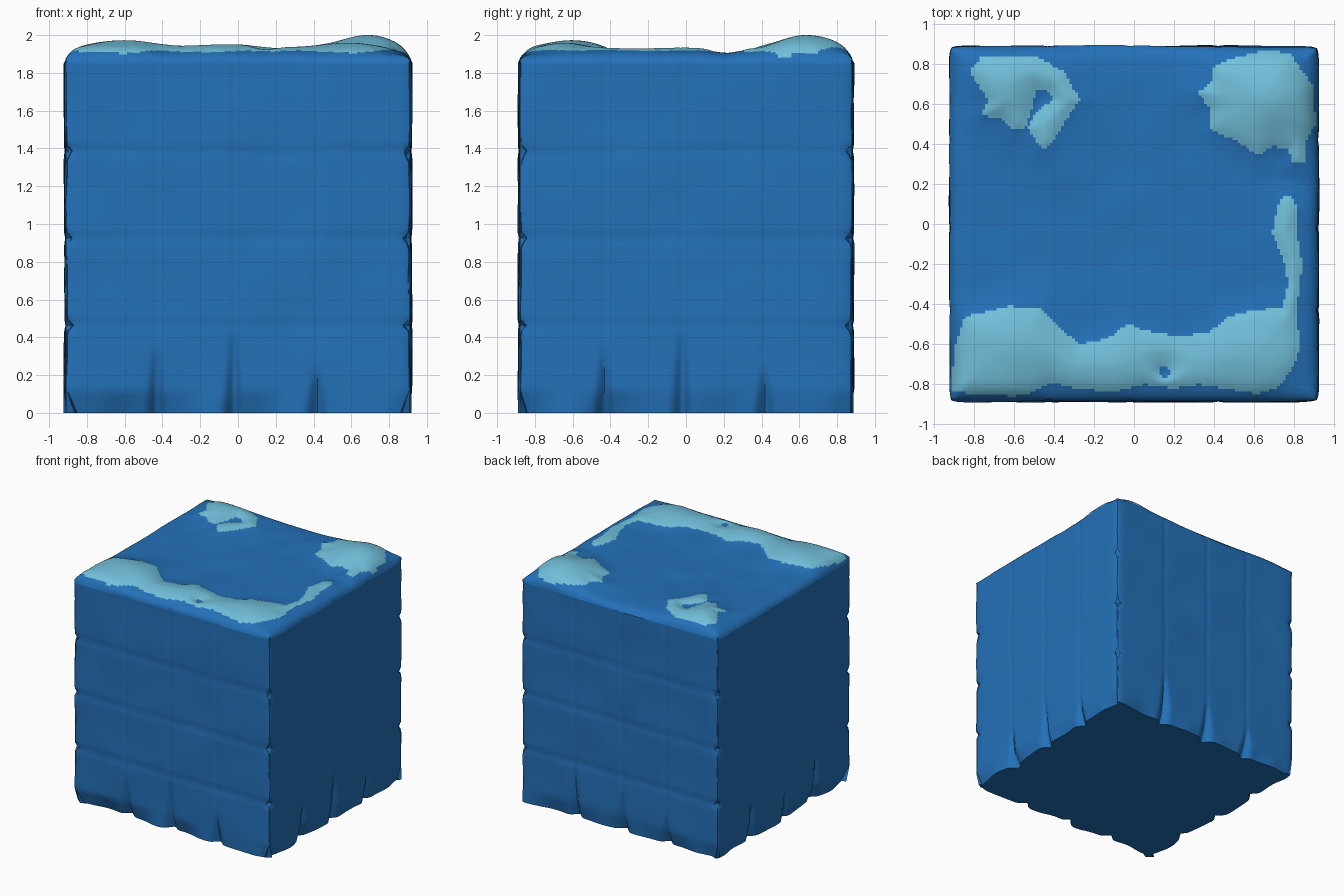
import bpy, bmesh, math
from mathutils import Vector, noise

if "Cube" in bpy.data.objects:
    bpy.data.objects.remove(bpy.data.objects["Cube"])

HX, HY, RIM = 0.925, 0.893, 1.85      # half width, half depth, wall height
NX, NY, NZ = 132, 128, 64             # grid divisions


def material(name, rgb):
    m = bpy.data.materials.new(name)
    m.diffuse_color = (*rgb, 1)
    m.use_nodes = True
    m.node_tree.nodes["Principled BSDF"].inputs["Base Color"].default_value = m.diffuse_color
    return m


blue = material("deep ice blue", (0.017, 0.165, 0.485))
frost = material("pale frost", (0.165, 0.52, 0.70))

# Outlines of the frosted patches, seen from above
front_strip = [(-.91, -.84), (-.9, -.62), (-.84, -.46), (-.7, -.43), (-.63, -.41), (-.47, -.42),
               (-.37, -.52), (-.27, -.6), (-.13, -.57), (-.03, -.5), (.05, -.53), (.22, -.56),
               (.38, -.54), (.47, -.46), (.6, -.43), (.74, -.42), (.77, -.3), (.75, -.19),
               (.69, -.04), (.73, .13), (.78, .14), (.82, .08), (.81, -.03), (.84, -.2),
               (.81, -.45), (.83, -.62), (.79, -.72), (.73, -.81), (.62, -.85), (.5, -.83),
               (.33, -.8), (.2, -.82), (.05, -.8), (-.1, -.84), (-.3, -.82), (-.42, -.79),
               (-.5, -.84), (-.6, -.86)]
back_right = [(.32, .66), (.39, .71), (.4, .79), (.5, .83), (.66, .87), (.78, .85), (.85, .75),
              (.89, .7), (.91, .5), (.86, .42), (.85, .3), (.79, .3), (.77, .37), (.69, .39),
              (.62, .34), (.5, .42), (.38, .47), (.38, .57)]
back_left = [(-.76, .84), (-.5, .84), (-.42, .8), (-.35, .76), (-.27, .62), (-.34, .52),
             (-.41, .4), (-.46, .37), (-.53, .48), (-.48, .57), (-.4, .62), (-.42, .66),
             (-.48, .68), (-.52, .55), (-.54, .48), (-.6, .47), (-.66, .53), (-.76, .54),
             (-.73, .62), (-.78, .7), (-.82, .76)]
PATCHES = [front_strip, back_right, back_left]
# Mounds on the top: x, y, radius, height
MOUNDS = [(.69, .65, .2, .055), (-.63, -.6, .2, .03), (.62, -.65, .15, .012),
          (-.66, .68, .14, .025), (-.05, -.68, .2, .008)]


def signed_distance(x, y, poly):
    """Positive inside the outline."""
    inside, best = False, 9.0
    for (ax, ay), (bx, by) in zip(poly, poly[1:] + poly[:1]):
        dx, dy = bx - ax, by - ay
        t = max(0, min(1, ((x - ax) * dx + (y - ay) * dy) / (dx * dx + dy * dy)))
        best = min(best, math.hypot(x - ax - t * dx, y - ay - t * dy))
        if (ay > y) != (by > y) and x < ax + (y - ay) * dx / dy:
            inside = not inside
    return best if inside else -best


def patch_distance(x, y):
    d = max(signed_distance(x, y, p) for p in PATCHES)
    return min(d, math.hypot(x - .15, y + .735) - .028)    # small bare spot


def top_height(x, y):
    edge = max(0, min(HX - abs(x), HY - abs(y)))
    d = patch_distance(x, y)
    z = 1.918 + (0.026 * (1 - math.exp(-d / .06)) if d > 0 else -0.02 * (1 - math.exp(d / .1)))
    z += sum(h * math.exp(-((x - a) ** 2 + (y - b) ** 2) / (r * r)) for a, b, r, h in MOUNDS)
    z += 0.01 * noise.noise(Vector((x * 4, y * 4, 3)))
    return min(2.0, RIM + (z - RIM) * (1 - math.exp(-edge / .028)))


def recess(u, z, half, side):
    """How far a wall point sits behind the flat wall."""
    p = Vector((u * 3, z * 3, side * 7.3))
    r = 0.006 + 0.008 * noise.noise(p)
    for s in (.46, .92, 1.38):                              # level seams
        w = s + .012 * noise.noise(Vector((u * 2, s * 5, side)))
        r += .006 * math.exp(-((z - w) / .018) ** 2)
        r += .03 * math.exp(-((z - w) / .02) ** 2 - ((half - abs(u)) / .04) ** 2)
    for k, s in enumerate((-.43, -.02, .42)):               # upright seams, open at the foot
        r += .004 * math.exp(-((u - s) / .018) ** 2)
        foot = max(0, 1 - z / (.25 + .1 * ((k + side) % 3)))
        r += .05 * foot * math.exp(-((u - s) / (.012 + .03 * foot)) ** 2)
    worn = .5 + noise.noise(Vector((u * 4, side * 3.1, 0)))
    r += .04 * max(0, worn) * max(0, 1 - z / .12)           # worn lower edge
    chip = .022 + .012 * noise.noise(Vector((z * 5, side, 1)))
    r += chip * math.exp(-((half - abs(u)) / .025))         # rounded corners
    return max(0, r)


def place(x, y, z):
    nx, ny = x, y
    if abs(abs(x) - HX) < 1e-6:
        nx -= math.copysign(recess(y, z, HY, 1 if x > 0 else 2), x)
    if abs(abs(y) - HY) < 1e-6:
        ny -= math.copysign(recess(x, z, HX, 3 if y > 0 else 4), y)
    return nx, ny, z


def add_grid(bm, nu, nv, point):
    rows = [[bm.verts.new(point(i / nu, j / nv)) for i in range(nu + 1)] for j in range(nv + 1)]
    for j in range(nv):
        for i in range(nu):
            bm.faces.new((rows[j][i], rows[j][i + 1], rows[j + 1][i + 1], rows[j + 1][i]))


def finish(bm, name, mats, angle):
    bmesh.ops.remove_doubles(bm, verts=bm.verts, dist=1e-5)
    me = bpy.data.meshes.new(name)
    bm.to_mesh(me)
    bm.free()
    for m in mats:
        me.materials.append(m)
    ob = bpy.data.objects.new(name, me)
    bpy.context.collection.objects.link(ob)
    bpy.ops.object.select_all(action='DESELECT')
    ob.select_set(True)
    bpy.context.view_layer.objects.active = ob
    bpy.ops.object.shade_smooth_by_angle(angle=math.radians(angle))


# Four walls and the base
bm = bmesh.new()
for s in (-1, 1):
    add_grid(bm, NX, NZ, lambda u, v: place(-s * HX * (2 * u - 1), s * HY, RIM * v))
    add_grid(bm, NY, NZ, lambda u, v: place(s * HX, s * HY * (2 * u - 1), RIM * v))
bmesh.ops.remove_doubles(bm, verts=bm.verts, dist=1e-5)
foot = [e for e in bm.edges if e.is_boundary and all(v.co.z < 1e-5 for v in e.verts)]
bmesh.ops.contextual_create(bm, geom=foot)
bmesh.ops.recalc_face_normals(bm, faces=bm.faces)
finish(bm, "block_walls", [blue], 50)


# Uneven top with frosted patches
def top_point(u, v):
    x, y = HX * (2 * u - 1), HY * (2 * v - 1)
    px, py, _ = place(x, y, RIM)
    return px, py, top_height(x, y)


bm = bmesh.new()
add_grid(bm, NX, NY, top_point)
for f in bm.faces:
    c = f.calc_center_median()
    f.material_index = 1 if patch_distance(c.x, c.y) > 0 else 0
finish(bm, "frosted_top", [blue, frost], 60)
